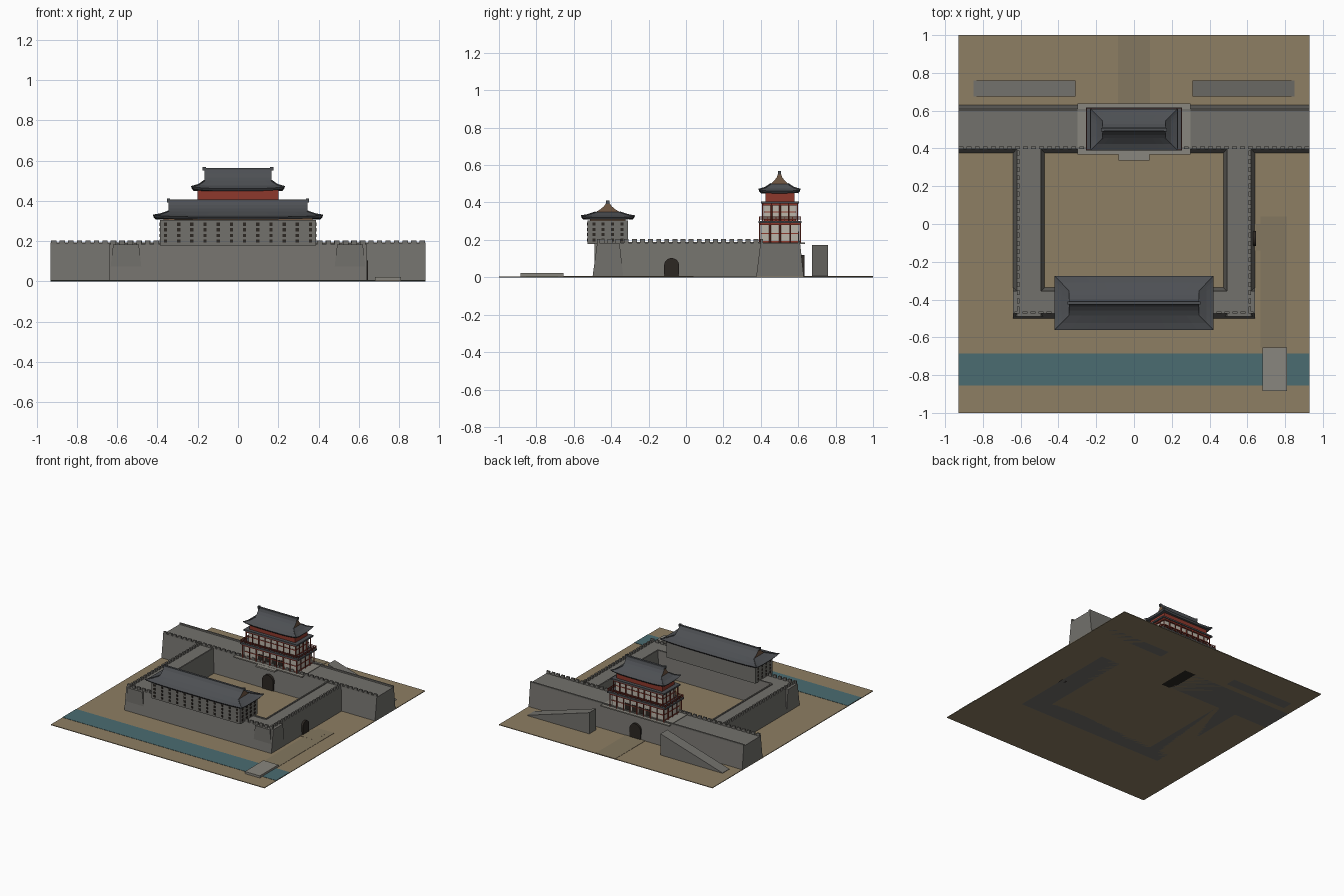
import bpy, bmesh, math
from mathutils import Vector, Matrix

if "Cube" in bpy.data.objects:
    bpy.data.objects.remove(bpy.data.objects["Cube"])


def mat(name, c):
    m = bpy.data.materials.new(name)
    m.diffuse_color = (*c, 1)
    m.use_nodes = True
    m.node_tree.nodes["Principled BSDF"].inputs["Base Color"].default_value = m.diffuse_color
    return m


EARTH = mat("earth", (.27, .21, .125))
ROAD = mat("road", (.23, .185, .115))
WATER = mat("water", (.07, .15, .165))
BRICK = mat("brick", (.17, .165, .15))
STONE = mat("stone", (.25, .24, .21))
TILE = mat("tile", (.075, .08, .088))
RED = mat("red", (.27, .04, .025))
PLASTER = mat("plaster", (.5, .46, .4))
WOOD = mat("wood", (.17, .1, .06))
DARK = mat("dark", (.025, .02, .016))


def finish(name, bm, *mats):
    bmesh.ops.recalc_face_normals(bm, faces=bm.faces)
    me = bpy.data.meshes.new(name)
    bm.to_mesh(me)
    bm.free()
    for m in mats:
        me.materials.append(m)
    ob = bpy.data.objects.new(name, me)
    bpy.context.collection.objects.link(ob)
    return ob


def boxes(name, m, items):
    """One object made of boxes, each (x0, x1, y0, y1, z0, z1)."""
    bm = bmesh.new()
    for x0, x1, y0, y1, z0, z1 in items:
        M = Matrix.Translation(((x0 + x1) / 2, (y0 + y1) / 2, (z0 + z1) / 2)) \
            @ Matrix.Diagonal((x1 - x0, y1 - y0, z1 - z0, 1))
        bmesh.ops.create_cube(bm, size=1, matrix=M)
    return finish(name, bm, m)


def prism(name, prof, axis, a, b, m, cap=None):
    """Extrude a profile of (across, z) points along x or y."""
    bm = bmesh.new()
    put = (lambda p, t: (t, p[0], p[1])) if axis == 'x' else (lambda p, t: (p[0], t, p[1]))
    A = [bm.verts.new(put(p, a)) for p in prof]
    B = [bm.verts.new(put(p, b)) for p in prof]
    for ring in (A, B):
        bm.faces.new(ring).material_index = 1 if cap else 0
    for i in range(len(prof)):
        j = (i + 1) % len(prof)
        bm.faces.new((A[i], A[j], B[j], B[i]))
    return finish(name, bm, m, *([cap] if cap else []))


def spaced(a, b, n):
    return [a + (b - a) * i / (n - 1) for i in range(n)]


def trapezoid(b0, t0, t1, b1, h):
    return [(b0, 0), (t0, h), (t1, h), (b1, 0)]


def arch(c, hw, h):
    return [(c - hw, 0)] + [(c - hw * math.cos(t), h - hw + hw * math.sin(t))
                            for t in spaced(0, math.pi, 13)] + [(c + hw, 0)]


def hip_gable_roof(name, cy, rings, zr, lift, thick):
    """Curved hip skirt with raised corners, then a gabled top with a ridge."""
    bm = bmesh.new()
    n = 10
    hx, hy, z = rings[0]
    loops = []
    for k, (rx, ry, rz) in enumerate([(hx - .01, hy - .01, z - thick)] + rings):
        up = lift * max(0, 1 - max(0, k - 1) / (len(rings) - 1))
        ring = []
        for cx, cy2, dx, dy in ((-1, -1, 1, 0), (1, -1, 0, 1), (1, 1, -1, 0), (-1, 1, 0, -1)):
            for i in range(n):
                s = 2 * i / n
                e = abs(s - 1) ** 4
                ring.append(bm.verts.new(((cx + dx * s) * rx, cy + (cy2 + dy * s) * ry, rz + up * e)))
        loops.append(ring)
    for r0, r1 in zip(loops, loops[1:]):
        for i in range(4 * n):
            j = (i + 1) % (4 * n)
            bm.faces.new((r0[i], r0[j], r1[j], r1[i]))
    bm.faces.new(loops[0])
    bm.faces.new(loops[-1])
    finish(name + "_skirt", bm, TILE)
    gx, gy, gz = rings[-1]
    H = zr - gz
    half = [(gy, 0), (gy * .62, H * .27), (gy * .3, H * .6), (.006, H)]
    prof = [(cy - y, gz + h) for y, h in half] + [(cy + y, gz + h) for y, h in reversed(half)]
    prism(name + "_gable", prof, 'x', -gx, gx, TILE, WOOD)
    boxes(name + "_ridge", TILE, [(-gx, gx, cy - .008, cy + .008, zr - .008, zr + .004)] +
          [(s * gx - .008, s * gx + .008, cy - .009, cy + .009, zr - .01, zr + .009) for s in (-1, 1)])
    # hip ridges running to the corners
    bars = bmesh.new()
    pts = [Vector((rx, ry, rz + lift * (1 - k / (len(rings) - 1)))) for k, (rx, ry, rz) in enumerate(rings)]
    for sx in (-1, 1):
        for sy in (-1, 1):
            for p, q in zip(pts, pts[1:]):
                p, q = [Vector((v.x * sx, cy + v.y * sy, v.z)) for v in (p, q)]
                M = Matrix.Translation((p + q) / 2) @ (q - p).to_track_quat('Z', 'Y').to_matrix().to_4x4()
                bmesh.ops.create_cone(bars, cap_ends=True, segments=6, radius1=.004, radius2=.004,
                                      depth=(q - p).length, matrix=M)
    finish(name + "_hips", bars, TILE)


def storey(name, cy, hx, hy, z0, z1, nx, ny):
    """Plaster walls behind red columns, beams and window rails."""
    boxes(name + "_walls", PLASTER, [(-hx + .01, hx - .01, cy - hy + .01, cy + hy - .01, z0, z1)])
    posts = [(x, y) for x in spaced(-hx, hx, nx) for y in (-hy, hy)]
    posts += [(x, y) for y in spaced(-hy, hy, ny)[1:-1] for x in (-hx, hx)]
    bm = bmesh.new()
    for x, y in posts:
        bmesh.ops.create_cone(bm, cap_ends=True, segments=8, radius1=.0045, radius2=.0045, depth=z1 - z0,
                              matrix=Matrix.Translation((x, cy + y, (z0 + z1) / 2)))
    finish(name + "_columns", bm, RED)
    bands = [(z1 - .012, z1, .003), (z0 + .045, z0 + .05, -.006), (z0, z0 + .006, -.006)]
    boxes(name + "_beams", RED, [(-hx - e, hx + e, cy - hy - e, cy + hy + e, a, b) for a, b, e in bands])


# ground, moat, bridge and roads
boxes("ground", EARTH, [(-.93, .93, -1, 1, 0, .005)])
boxes("moat", WATER, [(-.93, .93, -.855, -.685, .004, .007)])
boxes("bridge", STONE, [(.68, .81, -.885, -.655, .005, .022)])
boxes("roads", ROAD, [(-.085, .085, .6, 1, .004, .007), (.67, .81, -.655, .04, .004, .007),
                      (.63, .77, -.14, .0, .004, .0075)])

# battered walls
H = .183
prism("main_wall", trapezoid(.375, .398, .61, .63, H), 'x', -.93, .93, BRICK)
prism("front_wall", trapezoid(-.5, -.475, -.355, -.335, H), 'x', -.64, .64, BRICK)
for s, n in ((-1, "left"), (1, "right")):
    prism(n + "_wall", [(s * x, z) for x, z in trapezoid(.472, .492, .62, .64, H)], 'y', -.49, .4, BRICK)
    # access ramps behind the main wall, rising to the gate
    prism(n + "_ramp", [(s * .85, 0), (s * .85, .008), (s * .31, .172), (s * .31, 0)], 'y', .675, .76, BRICK)

# merlons on the outer edges, plain parapets on the inner edges
mer = []
for x in spaced(-.915, .915, 44):
    mer.append((x - .013, x + .013, .398, .411, H, .204))
for x in spaced(-.62, .62, 30):
    mer.append((x - .013, x + .013, -.475, -.462, H, .204))
for y in spaced(-.45, .375, 20):
    for s in (-1, 1):
        mer.append((*sorted((s * .607, s * .62)), y - .013, y + .013, H, .204))
boxes("merlons", BRICK, mer)
boxes("parapets", BRICK, [(-.93, .93, .598, .61, H, .194), (-.93, .93, .398, .408, H, .19),
                          (-.492, .492, -.366, -.355, H, .19), (-.502, -.492, -.36, .4, H, .19),
                          (.492, .502, -.36, .4, H, .19)])

# arched gateways
prism("main_gate", arch(0, .048, .12), 'y', .368, .634, DARK)
prism("side_gate", arch(-.077, .04, .103), 'x', .6, .646, DARK)

# arrow tower on the front wall
AY = -.418
boxes("arrow_tower_body", BRICK, [(-.387, .387, AY - .108, AY + .108, .178, .304)])
boxes("arrow_tower_eave_beam", WOOD, [(-.37, .37, AY - .095, AY + .095, .3, .316)])
slots = []
for z in (.2, .228, .256, .284):
    for x in spaced(-.36, .36, 12):
        slots.append((x - .008, x + .008, AY - .1105, AY - .1, z - .008, z + .008))
    for y in spaced(AY - .075, AY + .075, 4):
        for s in (-1, 1):
            slots.append((*sorted((s * .38, s * .3895)), y - .008, y + .008, z - .008, z + .008))
boxes("arrow_slots", DARK, slots)
hip_gable_roof("arrow_tower_roof", AY,
               [(.42, .142, .32), (.385, .107, .33), (.345, .066, .348)], .402, .008, .012)

# gate tower on the main wall
GY = .503
boxes("gate_tower_platform", STONE, [(-.298, .298, GY - .134, GY + .134, .178, .187)])
boxes("gate_step", STONE, [(-.082, .082, .337, .4, .174, .186)])
storey("lower_storey", GY, .235, .108, .187, .292, 9, 5)
boxes("balcony_floor", TILE, [(-.255, .255, GY - .115, GY + .115, .29, .302)])
rails = []
for z in (.312, .322):
    for s in (-1, 1):
        y, x = GY + s * .11, s * .25
        rails += [(-.252, .252, y - .002, y + .002, z - .002, z + .002),
                  (x - .002, x + .002, GY - .112, GY + .112, z - .002, z + .002)]
for s in (-1, 1):
    rails += [(x - .002, x + .002, GY + s * .11 - .002, GY + s * .11 + .002, .3, .326)
              for x in spaced(-.25, .25, 13)]
    rails += [(s * .25 - .002, s * .25 + .002, y - .002, y + .002, .3, .326)
              for y in spaced(GY - .11, GY + .11, 6)]
boxes("balcony_railing", RED, rails)
storey("upper_storey", GY, .215, .092, .302, .395, 9, 5)
boxes("middle_eave", TILE, [(-.232, .232, GY - .102, GY + .102, .394, .406)])
boxes("upper_frieze", RED, [(-.2, .2, GY - .077, GY + .077, .405, .462)])
hip_gable_roof("gate_tower_roof", GY - .003,
               [(.23, .11, .461), (.197, .077, .475), (.167, .046, .5)], .56, .009, .012)
boxes("gate_tower_doors", DARK, [(x - .02, x + .02, GY - .1, GY + .1, .187, .245) for x in (-.088, -.03, .03, .088)])
